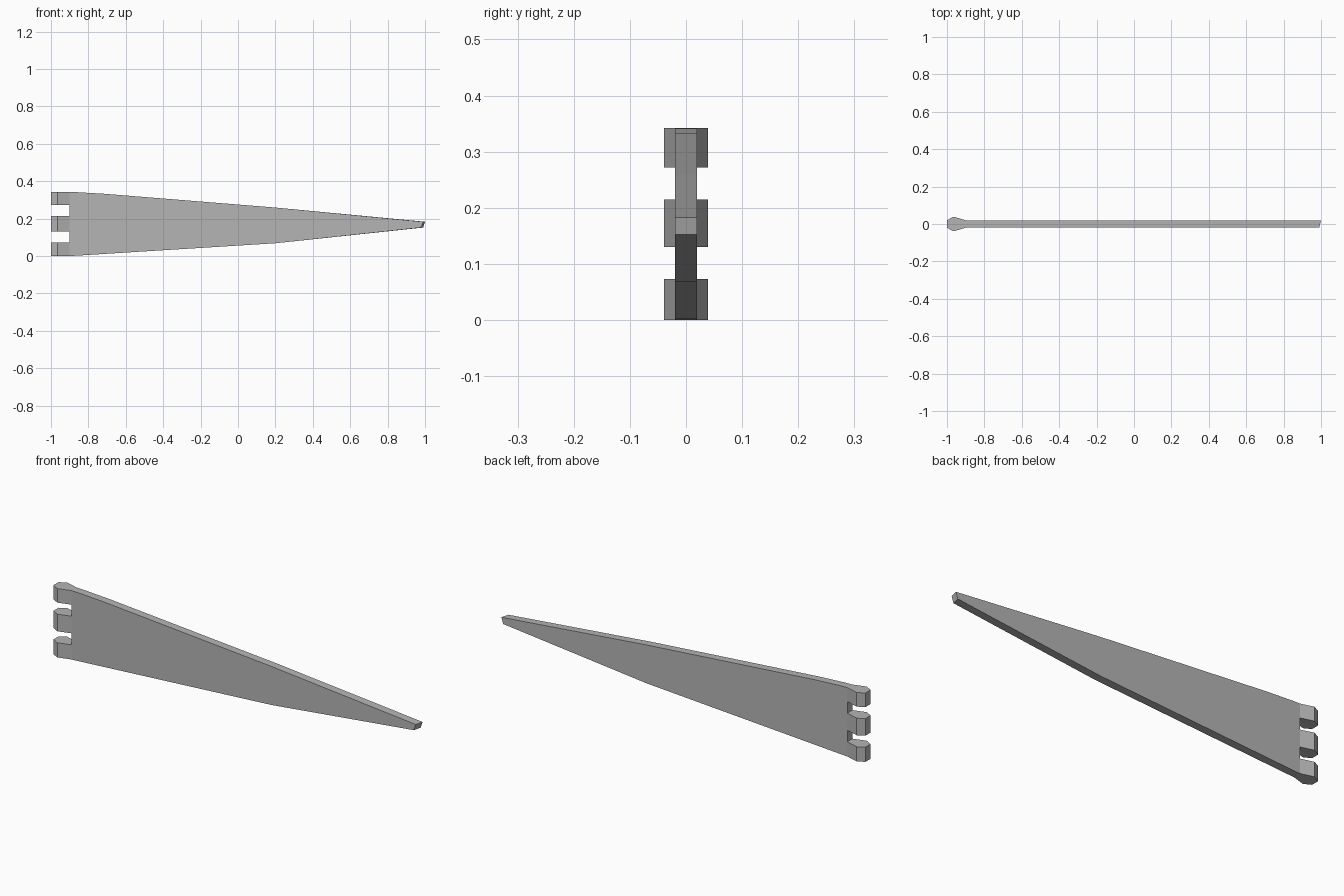
import bpy
import bmesh

cube = bpy.data.objects.get("Cube")
if cube:
    bpy.data.objects.remove(cube, do_unlink=True)

HALF = 0.02  # half the plate thickness

steel = bpy.data.materials.new("grey_steel")
steel.use_nodes = True
GREY = (0.46, 0.46, 0.46, 1)
steel.diffuse_color = GREY
steel.node_tree.nodes["Principled BSDF"].inputs["Base Color"].default_value = GREY


def prism(name, outline, offset):
    """Extrude a closed outline of 3D points along an offset."""
    bm = bmesh.new()
    face = bm.faces.new([bm.verts.new(p) for p in outline])
    grown = bmesh.ops.extrude_face_region(bm, geom=[face])["geom"]
    moved = [v for v in grown if isinstance(v, bmesh.types.BMVert)]
    bmesh.ops.translate(bm, verts=moved, vec=offset)
    bmesh.ops.recalc_face_normals(bm, faces=bm.faces)
    mesh = bpy.data.meshes.new(name)
    bm.to_mesh(mesh)
    bm.free()
    mesh.materials.append(steel)
    obj = bpy.data.objects.new(name, mesh)
    bpy.context.collection.objects.link(obj)
    return obj


# Tapered bracket arm
arm_profile = [(-0.9, 0), (-0.86, 0.002), (-0.7, 0.012), (0.2, 0.068), (0.98, 0.152),
               (0.99, 0.183), (0.2, 0.259), (-0.72, 0.333), (-0.86, 0.341), (-0.9, 0.342)]
arm = prism("bracket_arm", [(x, -HALF, z) for x, z in arm_profile], (0, 2 * HALF, 0))

# Skewed tip: the back edge reaches a little further than the front
for v in arm.data.vertices:
    if v.co.x > 0.9 and v.co.y > 0:
        v.co.x += 0.01

# Three mounting hooks, swollen near the wall end
plan = [(-1, HALF), (-0.965, 0.039), (-0.9, HALF)]
outline = plan + [(x, -y) for x, y in reversed(plan)]
hooks = {"lower": (0, 0.073), "middle": (0.13, 0.215), "upper": (0.272, 0.342)}
for level, (low, high) in hooks.items():
    prism(level + "_hook", [(x, y, low) for x, y in outline], (0, 0, high - low))
